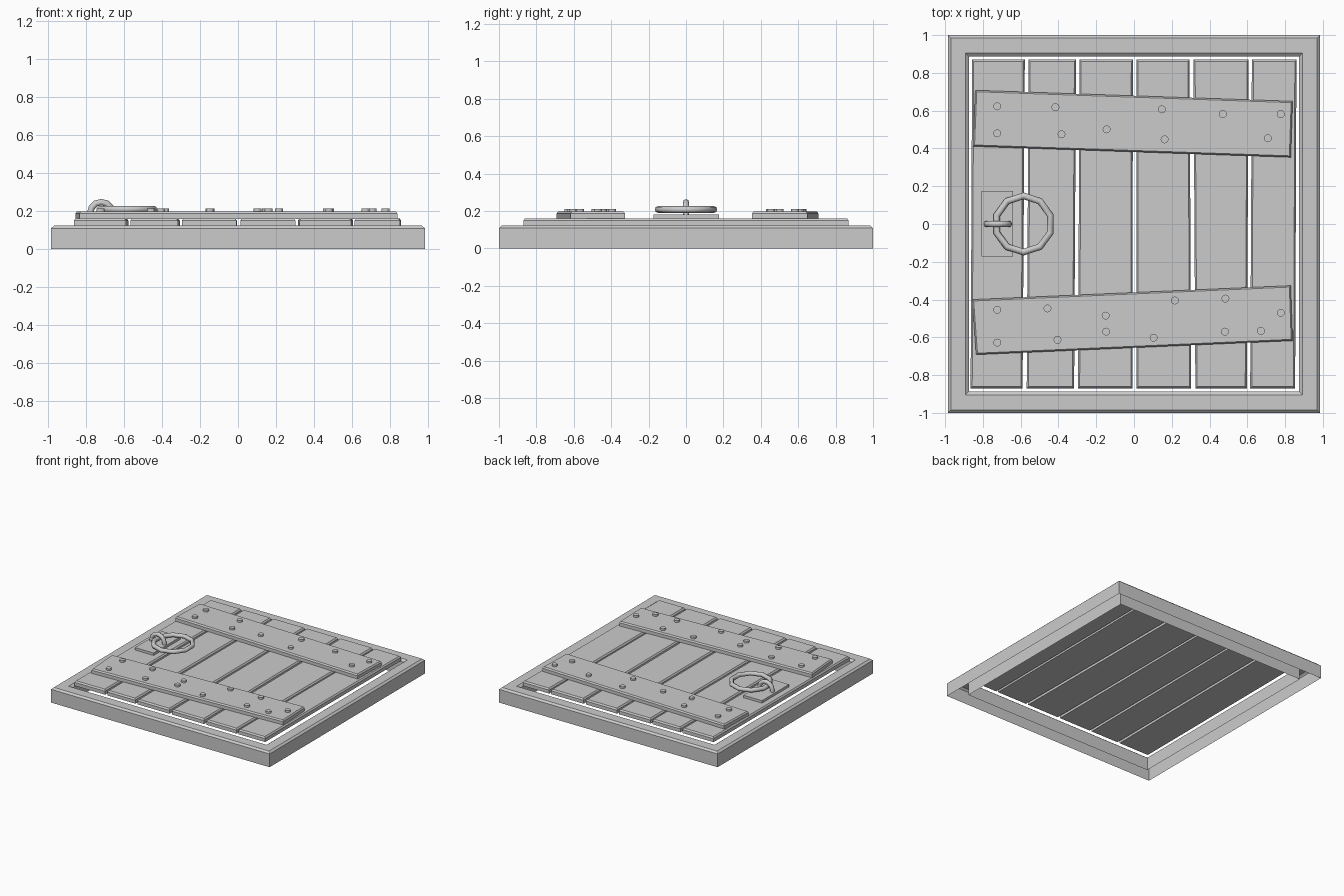
import bpy, bmesh, math

if "Cube" in bpy.data.objects:
    bpy.data.objects.remove(bpy.data.objects["Cube"])

def finish(name, bm):
    bmesh.ops.recalc_face_normals(bm, faces=bm.faces)
    me = bpy.data.meshes.new(name)
    bm.to_mesh(me)
    bm.free()
    ob = bpy.data.objects.new(name, me)
    bpy.context.collection.objects.link(ob)
    return ob

def board(name, corners, z0, z1, bevel):
    """Four-cornered slab (anticlockwise corners) with a chamfered top edge."""
    bm = bmesh.new()
    low = [bm.verts.new((x, y, z0)) for x, y in corners]
    high = [bm.verts.new((x, y, z1 - bevel)) for x, y in corners]
    bm.faces.new(low[::-1])
    top = bm.faces.new(high)
    for i in range(4):
        j = (i + 1) % 4
        bm.faces.new((low[i], low[j], high[j], high[i]))
    bm.normal_update()
    if bevel:
        bmesh.ops.inset_region(bm, faces=[top], thickness=bevel, depth=bevel)
    return finish(name, bm)

# Mitred frame: hollow profile lofted round the rectangle, open underneath
profile = [(0.985, 1.0, 0), (0.985, 1.0, 0.108), (0.97, 0.985, 0.122),
           (0.893, 0.906, 0.122), (0.873, 0.886, 0.106), (0.873, 0.886, 0)]
bm = bmesh.new()
loops = [[bm.verts.new((sx * x, sy * y, z)) for sx, sy in ((-1, -1), (1, -1), (1, 1), (-1, 1))]
         for x, y, z in profile]
for a, b in zip(loops, loops[1:]):
    for i in range(4):
        j = (i + 1) % 4
        bm.faces.new((a[i], a[j], b[j], b[i]))
finish("frame", bm)

# Planks: (left, right) at the front end, then at the back end
planks = [(-0.865, -0.590, -0.857, -0.578), (-0.568, -0.317, -0.558, -0.307),
          (-0.296, -0.008, -0.289, -0.006), (0.014, 0.303, 0.012, 0.294),
          (0.325, 0.597, 0.315, 0.607), (0.615, 0.853, 0.624, 0.860)]
for n, (fl, fr, bl, br) in enumerate(planks):
    board(f"plank_{n + 1}", [(fl, -0.87), (fr, -0.87), (br, 0.87), (bl, 0.87)], 0.12, 0.16, 0.012)

# Cross battens
board("back_batten", [(-0.852, 0.411), (0.83, 0.353), (0.84, 0.65), (-0.84, 0.708)], 0.158, 0.197, 0.011)
board("front_batten", [(-0.836, -0.692), (0.84, -0.618), (0.83, -0.326), (-0.857, -0.40)], 0.158, 0.197, 0.011)

# Nail heads
nails = [(-0.724, 0.623), (-0.724, 0.48), (-0.416, 0.618), (-0.384, 0.475), (-0.145, 0.501),
         (0.147, 0.607), (0.162, 0.448), (0.47, 0.582), (0.777, 0.582), (0.708, 0.454),
         (-0.724, -0.454), (-0.724, -0.628), (-0.458, -0.447), (-0.405, -0.613), (-0.15, -0.485),
         (-0.147, -0.57), (0.104, -0.602), (0.216, -0.405), (0.484, -0.395), (0.481, -0.57),
         (0.672, -0.566), (0.777, -0.47)]
for n, (x, y) in enumerate(nails):
    bpy.ops.mesh.primitive_cylinder_add(vertices=12, radius=0.021, depth=0.02, location=(x, y, 0.202))
    bpy.context.object.name = f"nail_{n + 1}"

# Handle plate
board("handle_plate", [(-0.808, -0.173), (-0.64, -0.173), (-0.64, 0.176), (-0.808, 0.176)], 0.158, 0.18, 0)

# Pull ring
bpy.ops.mesh.primitive_torus_add(major_segments=10, minor_segments=8, major_radius=0.149,
                                 minor_radius=0.018, location=(-0.585, 0, 0.208),
                                 rotation=(0, 0, math.radians(18)))
ring = bpy.context.object
ring.name = "pull_ring"
bpy.ops.object.shade_smooth_by_angle(angle=math.radians(50))

# Staple holding the ring
cu = bpy.data.curves.new("staple", "CURVE")
cu.dimensions = "3D"
cu.bevel_depth = 0.017
cu.bevel_resolution = 2
cu.use_fill_caps = True
sp = cu.splines.new("POLY")
path = [(-0.779, 0.172)] + [(-0.721 - 0.058 * math.cos(math.pi * i / 6), 0.188 + 0.058 * math.sin(math.pi * i / 6))
                            for i in range(7)] + [(-0.663, 0.172)]
sp.points.add(len(path) - 1)
for p, (x, z) in zip(sp.points, path):
    p.co = (x, 0, z, 1)
bpy.context.collection.objects.link(bpy.data.objects.new("staple", cu))
